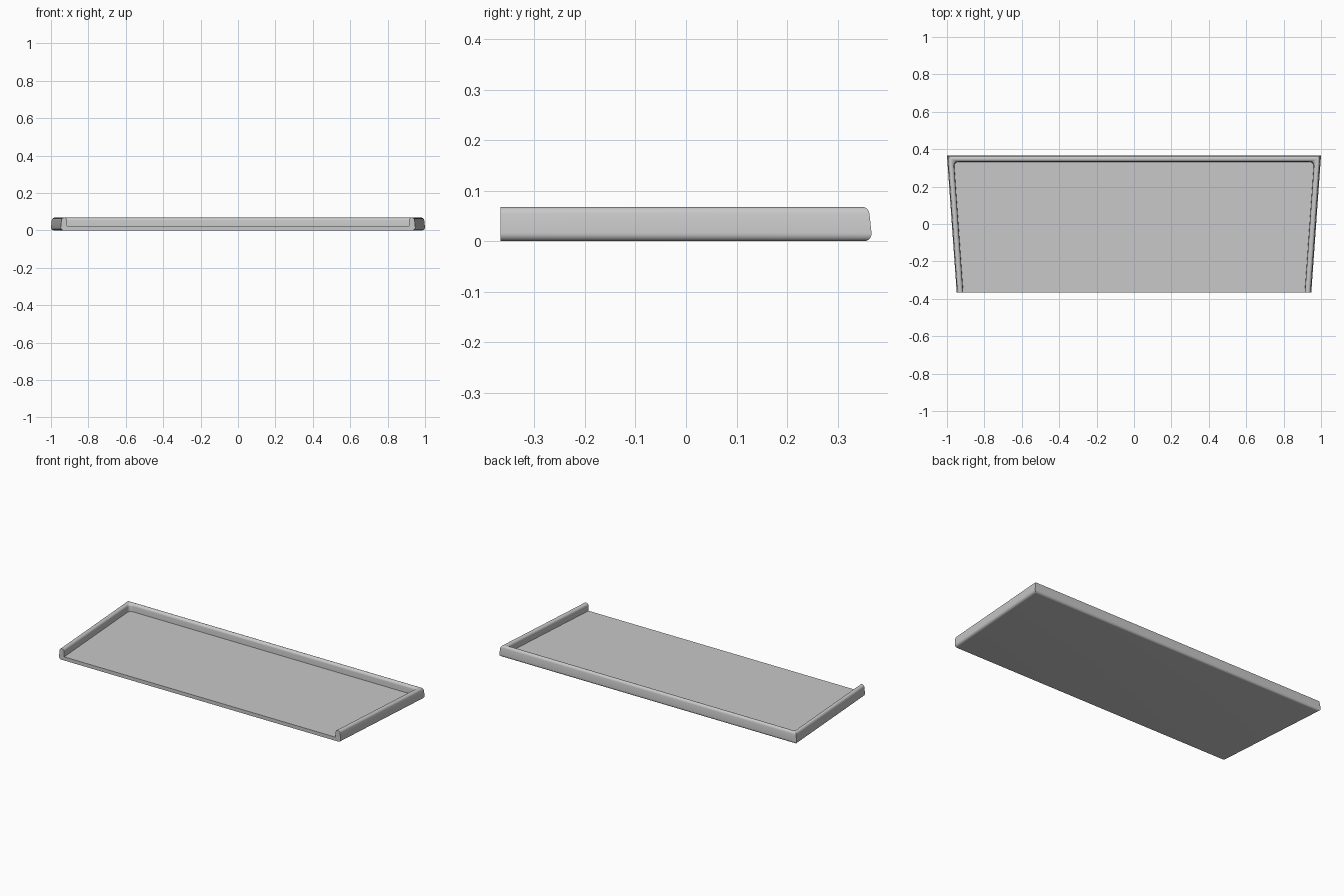
import bpy, bmesh, math
from mathutils import Vector

cube = bpy.data.objects.get("Cube")
if cube:
    bpy.data.objects.remove(cube)

mat = bpy.data.materials.new("light grey")
mat.use_nodes = True
colour = (0.58, 0.58, 0.58, 1)
mat.diffuse_color = colour
mat.node_tree.nodes["Principled BSDF"].inputs["Base Color"].default_value = colour

HALF_DEPTH, BACK_HALF, FRONT_HALF = 0.367, 1.0, 0.948
HEIGHT, FLOOR, ROUND = 0.068, 0.022, 0.015
ARC_STEPS, CORNER_STEPS = 5, 6


def arc(cx, cz, start, end):
    """Rounded edge of the rim section, as (inset, height) points."""
    pts = []
    for i in range(ARC_STEPS + 1):
        a = math.radians(start + (end - start) * i / ARC_STEPS)
        pts.append((cx + ROUND * math.cos(a), cz + ROUND * math.sin(a)))
    return pts


# Rim section from the underside, up the outside, over the top and down to the floor
section = (arc(ROUND, ROUND, 270, 175)
           + arc(ROUND + 0.004, HEIGHT - ROUND, 175, 90)
           + arc(0.019, HEIGHT - ROUND, 90, 0)
           + [(0.035, FLOOR)])

# Directions of the slanted side, seen from the +x back corner
side = Vector((FRONT_HALF - BACK_HALF, -2 * HALF_DEPTH)).normalized()
inward = Vector((side.y, -side.x))
back = Vector((-1, 0))


def stations(inset, z):
    """Points along the rim path at one inset; inner corners are softened."""
    def side_x(y):
        slope = (BACK_HALF - FRONT_HALF) / (2 * HALF_DEPTH)
        return BACK_HALF + (y - HALF_DEPTH) * slope - inset / abs(inward.x)
    y = HALF_DEPTH - inset
    corner = Vector((side_x(y), y))
    soft = max(0, inset - 0.018) * 1.6
    half = [Vector((side_x(-HALF_DEPTH), -HALF_DEPTH))]
    for i in range(CORNER_STEPS + 1):
        t = i / CORNER_STEPS
        half.append(corner + side * soft * (1 - t) ** 2 + back * soft * t ** 2)
    mirrored = [Vector((-p.x, p.y)) for p in reversed(half)]
    return [(p.x, p.y, z) for p in half + mirrored]


# Tray: swept rim, floor, underside and flat open front
bm = bmesh.new()
rows = [[bm.verts.new(p) for p in stations(d, z)] for d, z in section]
for a, b in zip(rows, rows[1:]):
    for i in range(len(a) - 1):
        bm.faces.new((a[i], a[i + 1], b[i + 1], b[i]))
bm.faces.new(rows[0])
bm.faces.new(rows[-1])
bm.faces.new([r[0] for r in rows] + [r[-1] for r in reversed(rows)])
bmesh.ops.remove_doubles(bm, verts=bm.verts, dist=0.00001)
bmesh.ops.recalc_face_normals(bm, faces=bm.faces)

mesh = bpy.data.meshes.new("tray")
bm.to_mesh(mesh)
bm.free()
mesh.materials.append(mat)
tray = bpy.data.objects.new("tray", mesh)
bpy.context.collection.objects.link(tray)
bpy.context.view_layer.objects.active = tray
tray.select_set(True)
bpy.ops.object.shade_smooth_by_angle(angle=math.radians(35))
